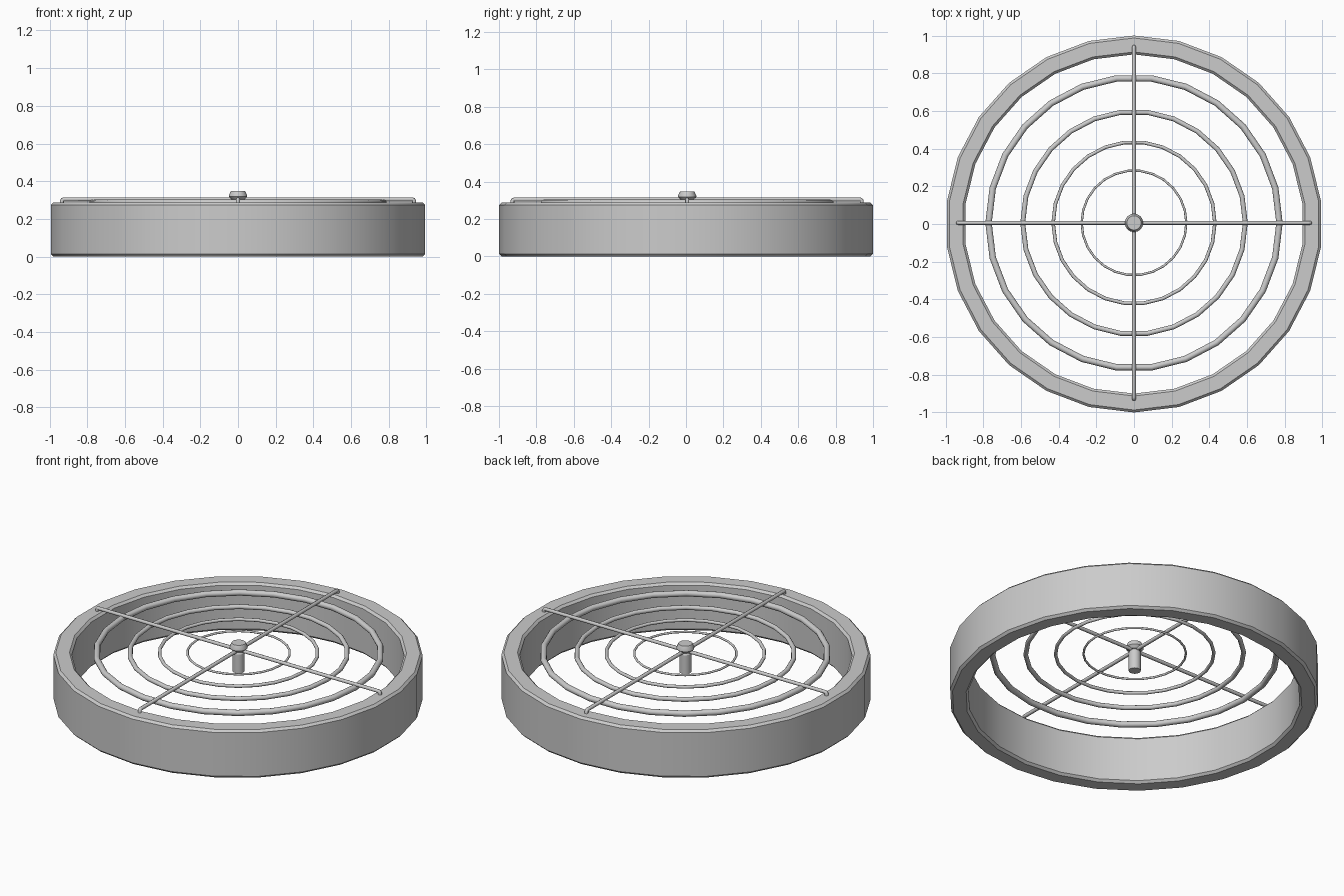
import bpy, math

if "Cube" in bpy.data.objects:
    bpy.data.objects.remove(bpy.data.objects["Cube"])

OFF_Y = 0.006  # grille sits slightly off the frame centre


def lathe(name, profile, sides, phase=0.0, closed=False, loc=(0, 0, 0), angle=30):
    """Revolve an (r, z) profile round z; open profiles get end caps."""
    n = len(profile)
    verts = []
    for i in range(sides):
        a = phase + 2 * math.pi * i / sides
        verts += [(r * math.cos(a), r * math.sin(a), z) for r, z in profile]
    faces = []
    for i in range(sides):
        k = (i + 1) % sides
        for j in range(n if closed else n - 1):
            m = (j + 1) % n
            faces.append((i * n + j, k * n + j, k * n + m, i * n + m))
    if not closed:
        faces.append([i * n for i in reversed(range(sides))])
        faces.append([i * n + n - 1 for i in range(sides)])
    me = bpy.data.meshes.new(name)
    me.from_pydata(verts, [], faces)
    ob = bpy.data.objects.new(name, me)
    ob.location = loc
    bpy.context.collection.objects.link(ob)
    smooth(ob, angle)
    return ob


def smooth(ob, angle):
    bpy.ops.object.select_all(action='DESELECT')
    ob.select_set(True)
    bpy.context.view_layer.objects.active = ob
    bpy.ops.object.shade_smooth_by_angle(angle=math.radians(angle))


# Outer frame: thick band with chamfered edges
h, b, ro, ri = 0.287, 0.013, 1.0, 0.90
lathe("outer_frame",
      [(ro - b, 0), (ro, b), (ro, h - b), (ro - b, h),
       (ri + b, h), (ri, h - b), (ri, b), (ri + b, 0)],
      26, phase=math.pi / 2, closed=True)

# Concentric wire rings, each a scaled copy of the largest
for i, s in enumerate((1.0, 0.765, 0.556, 0.36)):
    R, r = 0.772 * s, 0.017 * s
    prof = [(R + r * math.cos(t * math.pi / 6), r * math.sin(t * math.pi / 6))
            for t in range(12)]
    lathe(f"grille_ring_{i + 1}", prof, 26, closed=True,
          loc=(0, OFF_Y, 0.286), angle=40)

# Crossed wire spokes with ends bent down into the frame
half = [(0.934, 0.265), (0.934, 0.296), (0.931, 0.302), (0.924, 0.304)]
path = [(-x, z) for x, z in half] + list(reversed(half))
for name, rot in (("spoke_across", 0), ("spoke_front_to_back", math.pi / 2)):
    cu = bpy.data.curves.new(name, 'CURVE')
    cu.dimensions = '3D'
    cu.bevel_depth = 0.0105
    cu.bevel_resolution = 2
    cu.use_fill_caps = True
    sp = cu.splines.new('POLY')
    sp.points.add(len(path) - 1)
    for p, (x, z) in zip(sp.points, path):
        p.co = (x, 0, z, 1)
    ob = bpy.data.objects.new(name, cu)
    ob.location = (0, OFF_Y, 0)
    ob.rotation_euler.z = rot
    bpy.context.collection.objects.link(ob)
    bpy.ops.object.select_all(action='DESELECT')
    ob.select_set(True)
    bpy.context.view_layer.objects.active = ob
    bpy.ops.object.convert(target='MESH')
    smooth(bpy.context.object, 50)

# Centre pin and its cap
lathe("centre_pin", [(0.033, 0.178), (0.033, 0.29), (0.022, 0.308)],
      16, loc=(0, OFF_Y, 0))
lathe("pin_cap", [(0.034, 0.302), (0.049, 0.318), (0.049, 0.324), (0.038, 0.347)],
      16, loc=(0, OFF_Y, 0))
